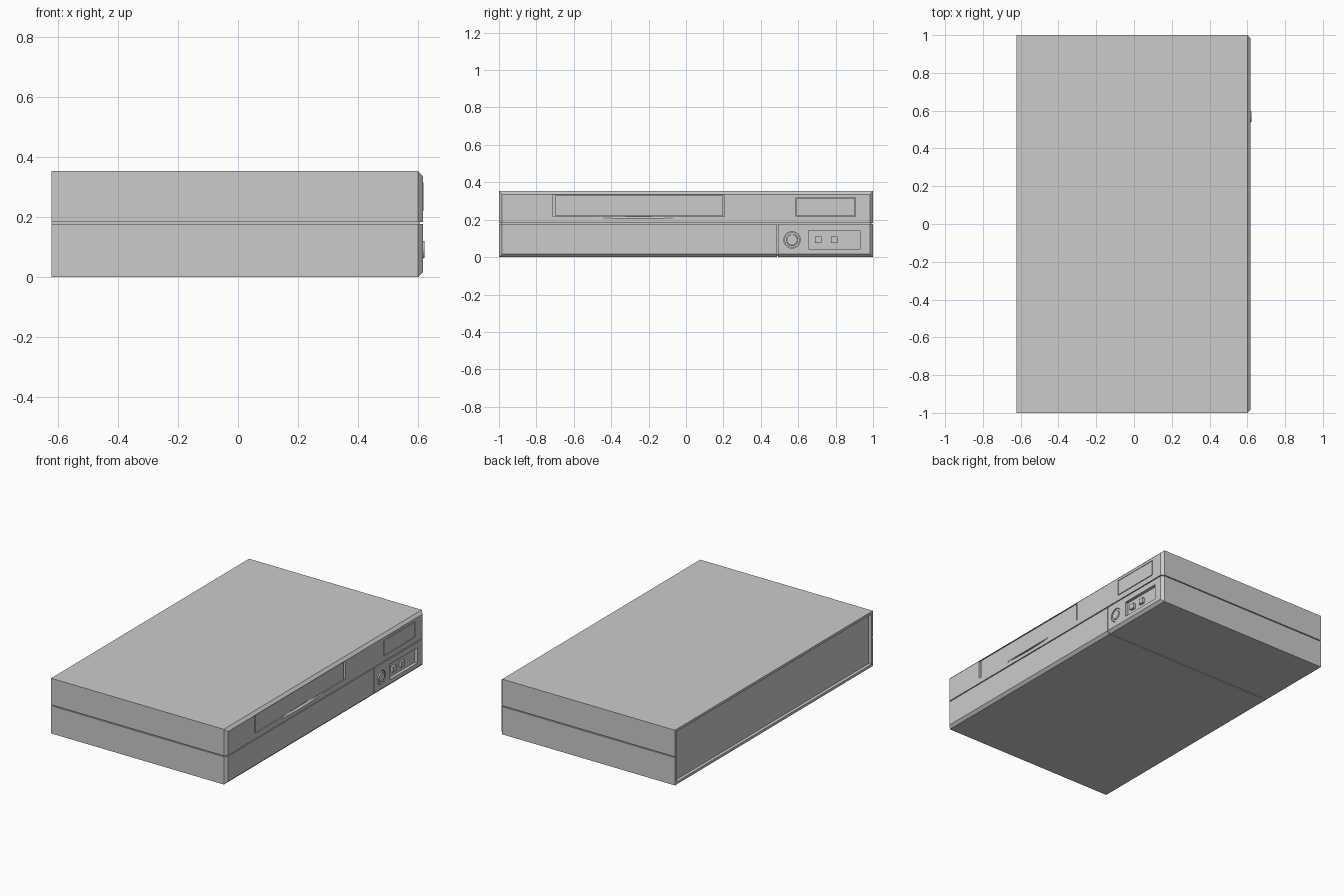
import bpy, bmesh
from math import pi
from mathutils import Matrix, Vector

if "Cube" in bpy.data.objects:
    bpy.data.objects.remove(bpy.data.objects["Cube"])

XB, XC, XF, H = -0.622, 0.60, 0.617, 0.353   # back, chamfer start, front face, height


def make_object(name, bm):
    bmesh.ops.recalc_face_normals(bm, faces=bm.faces)
    mesh = bpy.data.meshes.new(name)
    bm.to_mesh(mesh)
    bm.free()
    ob = bpy.data.objects.new(name, mesh)
    bpy.context.collection.objects.link(ob)
    return ob


def box(name, x, y, z):
    bm = bmesh.new()
    bmesh.ops.create_cube(bm, size=1)
    for v in bm.verts:
        v.co = Vector([(a + b) / 2 + c * (b - a) for c, (a, b) in zip(v.co, (x, y, z))])
    return make_object(name, bm)


def cone_x(name, x0, x1, r0, r1, y, z, segs=32, flat=1.0):
    """Round part along x, radius r0 at x0 and r1 at x1."""
    bm = bmesh.new()
    bmesh.ops.create_cone(bm, cap_ends=True, segments=segs, radius1=r0, radius2=r1, depth=x1 - x0)
    bm.transform(Matrix.Translation(((x0 + x1) / 2, y, z)) @ Matrix.Diagonal((1, 1, flat, 1))
                 @ Matrix.Rotation(pi / 2, 4, 'Y'))
    return make_object(name, bm)


def cut(target, cutter):
    cutter.hide_render = True
    mod = target.modifiers.new("cut", 'BOOLEAN')
    mod.operation, mod.solver, mod.object = 'DIFFERENCE', 'EXACT', cutter
    bpy.context.view_layer.objects.active = target
    bpy.ops.object.modifier_apply(modifier=mod.name)
    bpy.data.objects.remove(cutter)


def smooth(ob):
    bpy.ops.object.select_all(action='DESELECT')
    ob.select_set(True)
    bpy.context.view_layer.objects.active = ob
    bpy.ops.object.shade_smooth_by_angle()


# Casing: box with a chamfered front
bm = bmesh.new()
c = XF - XC
rings = [[bm.verts.new((x, s * (1 - d), zb + (d if zb == 0 else -d)))
          for s, zb in ((-1, 0), (1, 0), (1, H), (-1, H))]
         for x, d in ((XB, 0), (XC, 0), (XF, c))]
for a, b in zip(rings, rings[1:]):
    for i in range(4):
        bm.faces.new((a[i], a[(i + 1) % 4], b[(i + 1) % 4], b[i]))
bm.faces.new(rings[0])
bm.faces.new(rings[-1])
casing = make_object("casing", bm)

# Seam grooves: around sides and front, then down the front and along the bottom
g = 0.007
for s in (-1, 1):
    cut(casing, box("side_seam_cut", (-0.7, 0.7), sorted((s * (1 - g), s * 1.1)), (0.177, 0.183)))
cut(casing, box("front_seam_cut", (XF - 0.012, 0.7), (-1.1, 1.1), (0.177, 0.183)))
cut(casing, box("panel_seam_cut", (XF - 0.012, 0.7), (0.487, 0.493), (-0.1, 0.18)))
cut(casing, box("bottom_seam_cut", (-0.7, 0.7), (0.487, 0.493), (-0.1, g)))

# Recessed back panel
cut(casing, box("back_cut", (-0.7, XB + 0.02), (-0.985, 0.985), (0.016, H - 0.016)))

# Front recesses: cassette slot, finger scoop, display, socket panel, knob
cut(casing, box("slot_cut", (XF - 0.025, 0.7), (-0.71, 0.205), (0.218, 0.335)))
cut(casing, cone_x("scoop_cut", XF - 0.016, XF + 0.004, 0.001, 0.29, -0.255, 0.218, 48, 0.055))
cut(casing, box("display_cut", (XF - 0.01, 0.7), (0.588, 0.906), (0.217, 0.319)))
cut(casing, box("panel_cut", (XF - 0.02, 0.7), (0.655, 0.93), (0.043, 0.141)))
cut(casing, cone_x("knob_cut", XF - 0.012, 0.7, 0.044, 0.044, 0.567, 0.092))

# Cassette flap and display window
box("cassette_flap", (XF - 0.03, XF - 0.005), (-0.698, 0.194), (0.220, 0.333))
box("display_window", (XF - 0.015, XF + 0.001), (0.592, 0.902), (0.221, 0.315))

# Power knob
smooth(cone_x("knob_base", XF - 0.015, XF - 0.003, 0.041, 0.041, 0.567, 0.092))
smooth(cone_x("knob", XF - 0.006, XF + 0.004, 0.031, 0.028, 0.567, 0.092))

# Square buttons inside the control recess
for i, y in enumerate((0.707, 0.792)):
    box(f"button_{i + 1}", (XF - 0.025, XF - 0.004), (y - 0.017, y + 0.017), (0.075, 0.109))
